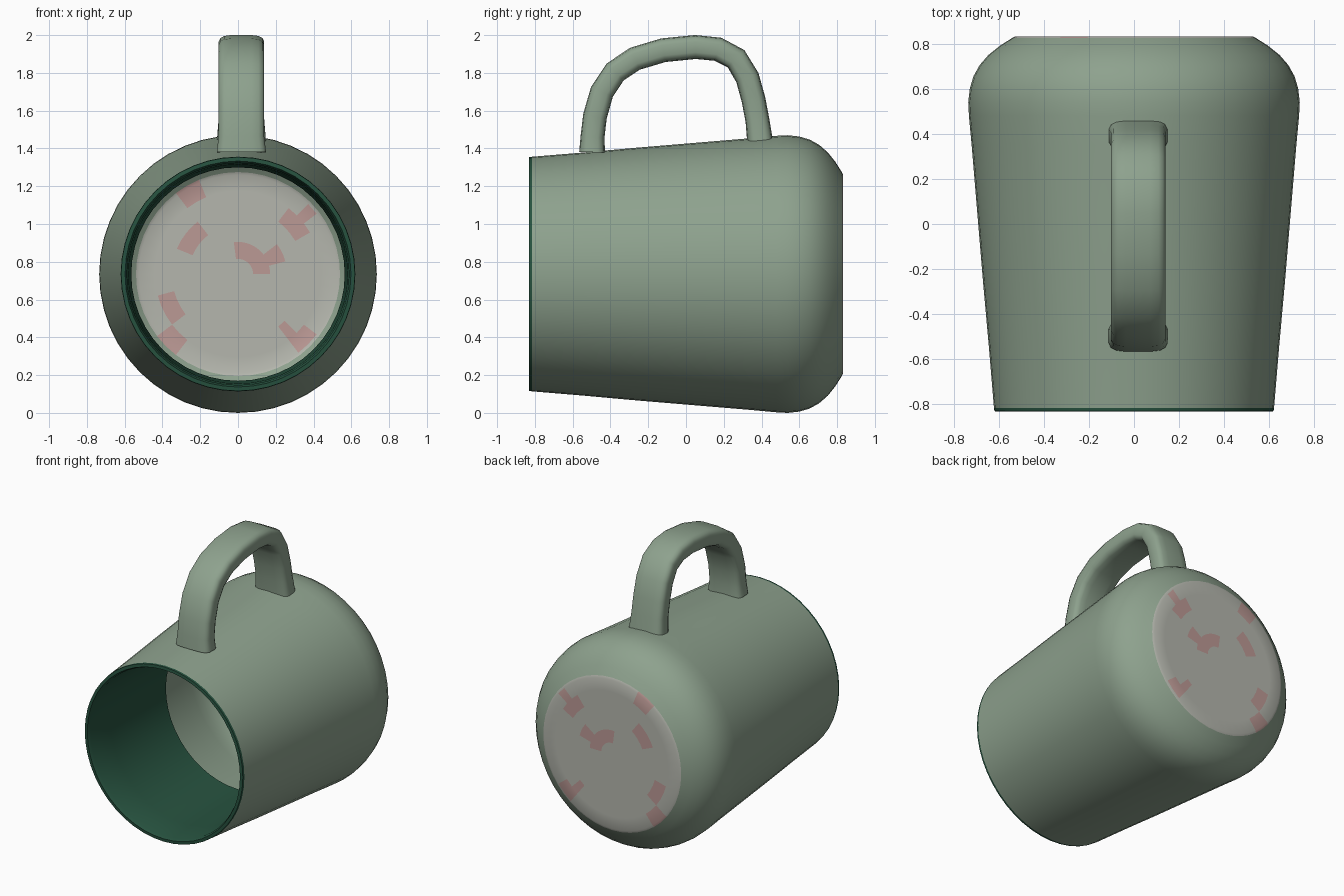
import bpy, bmesh, math
from mathutils import Vector

if "Cube" in bpy.data.objects:
    bpy.data.objects.remove(bpy.data.objects["Cube"])

CZ = 0.735   # height of the mug's axis
SEG = 48


def material(name, rgb):
    m = bpy.data.materials.new(name)
    m.diffuse_color = (*rgb, 1)
    m.use_nodes = True
    m.node_tree.nodes["Principled BSDF"].inputs["Base Color"].default_value = m.diffuse_color
    return m


GREEN = material("sage_glaze", (0.27, 0.36, 0.27))
DARK = material("dark_green_glaze", (0.02, 0.085, 0.05))
PALE = material("pale_base", (0.46, 0.47, 0.42))
PINK = material("pink_stain", (0.50, 0.32, 0.30))


def finish(name, bm, mats, angle=40):
    me = bpy.data.meshes.new(name)
    bmesh.ops.recalc_face_normals(bm, faces=bm.faces)
    bm.to_mesh(me)
    bm.free()
    ob = bpy.data.objects.new(name, me)
    bpy.context.collection.objects.link(ob)
    for m in mats:
        me.materials.append(m)
    bpy.ops.object.select_all(action='DESELECT')
    bpy.context.view_layer.objects.active = ob
    ob.select_set(True)
    bpy.ops.object.shade_smooth_by_angle(angle=math.radians(angle))
    return ob


def skin(bm, rings):
    """Bridge successive closed rings of points."""
    vs = [[bm.verts.new(p) for p in r] for r in rings]
    n = len(vs[0])
    for a, b in zip(vs, vs[1:]):
        for i in range(n):
            j = (i + 1) % n
            bm.faces.new((a[i], a[j], b[j], b[i]))
    return vs


def lathe(profile):
    """Spin (radius, y) points about the horizontal axis."""
    bm = bmesh.new()
    skin(bm, [[(r * math.cos(2 * math.pi * i / SEG), y,
                CZ + r * math.sin(2 * math.pi * i / SEG))
               for i in range(SEG)] for r, y in profile])
    return bm


# Outer wall, with rounded shoulder toward the base
finish("mug_wall", lathe([
    (0.621, -0.815), (0.643, -0.55), (0.67, -0.25), (0.695, 0.05),
    (0.72, 0.35), (0.732, 0.48), (0.735, 0.54), (0.728, 0.60), (0.712, 0.655),
    (0.684, 0.705), (0.645, 0.75), (0.595, 0.79), (0.54, 0.825)]), [GREEN])

# Dark rim and the inner lining, which stops part way down
finish("rim_and_lining", lathe([
    (0.621, -0.815), (0.619, -0.83), (0.598, -0.832), (0.588, -0.81),
    (0.580, -0.6), (0.573, -0.3), (0.565, 0.0)]), [DARK])

# Flat unglazed base with a few pink stains
bm = lathe([(0.54, 0.825), (0.525, 0.832), (0.44, 0.832), (0.35, 0.832),
            (0.26, 0.832), (0.17, 0.832), (0.08, 0.832)])
bmesh.ops.holes_fill(bm, edges=[e for e in bm.edges if e.is_boundary and
                                (e.verts[0].co - Vector((0, 0.832, CZ))).length < 0.1])
stains = [(-0.28, 1.18), (-0.25, 0.93), (0.14, 0.8), (0.05, 0.83),
          (-0.35, 0.55), (-0.34, 0.4), (0.32, 1.02), (0.3, 0.4)]
for f in bm.faces:
    c = f.calc_center_median()
    if any(math.hypot(c.x - x, c.z - z) < 0.07 for x, z in stains):
        f.material_index = 1
finish("base_disc", bm, [PALE, PINK])

# Handle: rounded-rectangle section swept along an arch
path = [(-0.497, 1.38), (-0.495, 1.46), (-0.482, 1.57), (-0.445, 1.70),
        (-0.375, 1.805), (-0.27, 1.875), (-0.12, 1.92), (0.05, 1.937),
        (0.17, 1.925), (0.265, 1.875), (0.325, 1.775), (0.357, 1.66),
        (0.378, 1.55), (0.393, 1.43)]
rings = []
for k, (y, z) in enumerate(path):
    a, b = Vector(path[max(k - 1, 0)]), Vector(path[min(k + 1, len(path) - 1)])
    t = (b - a).normalized()
    flare = 1.08 if k in (0, len(path) - 1) else 1.0   # feet spread slightly
    ring = []
    for i in range(16):
        ang = 2 * math.pi * (i + 0.5) / 16
        c, s = math.cos(ang), math.sin(ang)
        u = 0.122 * flare * math.copysign(abs(c) ** 0.5, c)
        v = 0.064 * flare * math.copysign(abs(s) ** 0.5, s)
        ring.append((0.018 + u, y - t.y * v, z + t.x * v))
    rings.append(ring)
bm = bmesh.new()
skin(bm, rings)
finish("handle", bm, [GREEN], 50)
